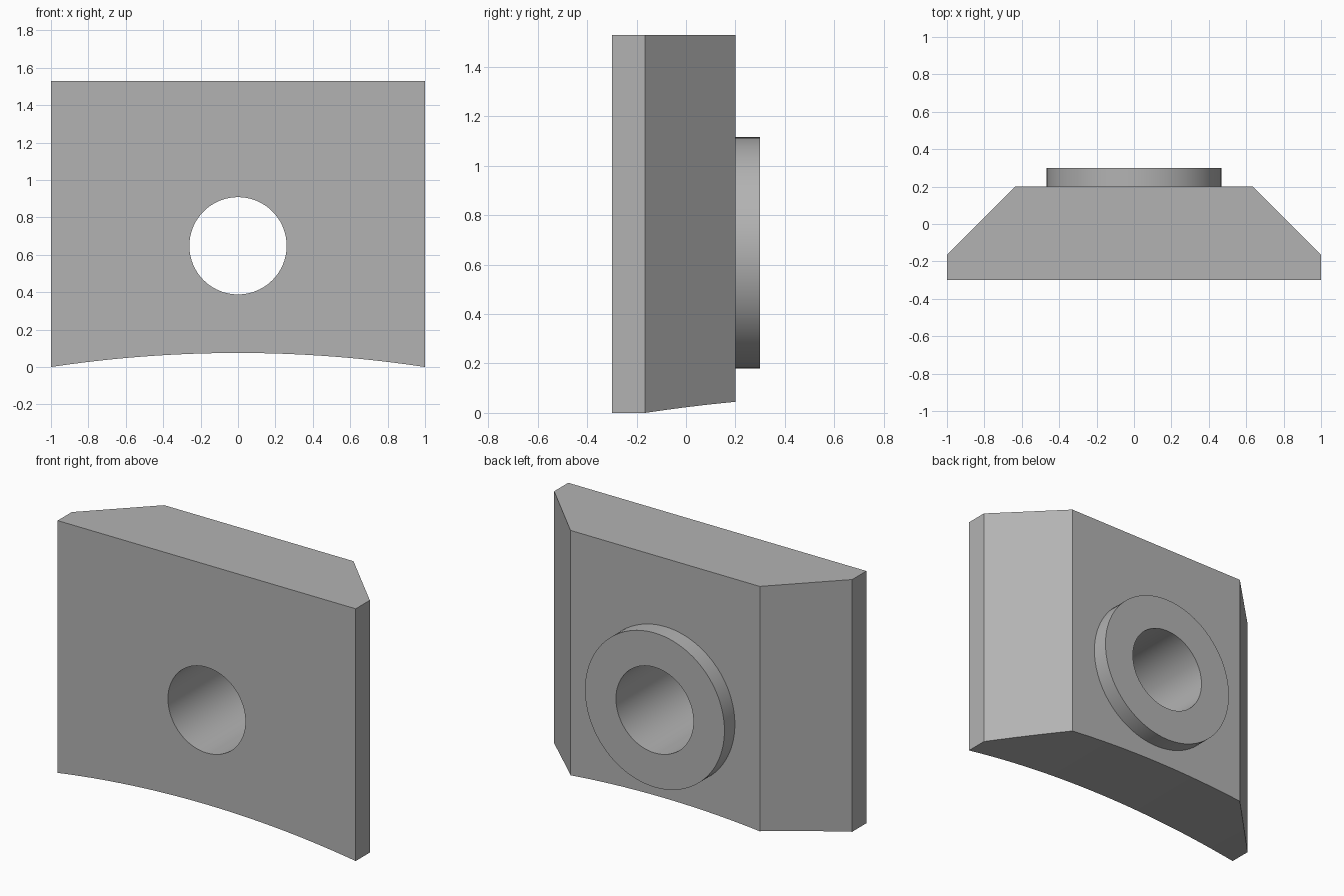
import bpy
import bmesh
import math

if "Cube" in bpy.data.objects:
    bpy.data.objects.remove(bpy.data.objects["Cube"], do_unlink=True)

HOLE_Z = 0.648
ARC_RISE = 0.075
ARC_RADIUS = (1 + ARC_RISE ** 2) / (2 * ARC_RISE)
TOP, FRONT, BACK = 1.53, -0.3, 0.2

grey = bpy.data.materials.new("plain grey")
grey.use_nodes = True
colour = (0.45, 0.45, 0.45, 1)
grey.diffuse_color = colour
grey.node_tree.nodes["Principled BSDF"].inputs["Base Color"].default_value = colour


def cylinder_y(name, radius, y0, y1, z, sides):
    """Cylinder lying along y."""
    bpy.ops.mesh.primitive_cylinder_add(
        vertices=sides, radius=radius, depth=y1 - y0,
        location=(0, (y0 + y1) / 2, z), rotation=(math.pi / 2, 0, 0))
    obj = bpy.context.object
    obj.name = name
    return obj


def combine(target, tool, operation):
    """Apply a boolean and discard the tool object."""
    mod = target.modifiers.new(operation.lower(), "BOOLEAN")
    mod.operation, mod.object, mod.solver = operation, tool, "EXACT"
    bpy.context.view_layer.objects.active = target
    bpy.ops.object.modifier_apply(modifier=mod.name)
    bpy.data.objects.remove(tool, do_unlink=True)


# Block: chamfered plan extruded upward
half = [(1, FRONT), (1, -0.165), (0.635, BACK)]
plan = half + [(-x, y) for x, y in reversed(half)]
bm = bmesh.new()
base = bm.faces.new([bm.verts.new((x, y, 0)) for x, y in plan])
top = bmesh.ops.extrude_face_region(bm, geom=[base])["geom"]
bmesh.ops.translate(bm, vec=(0, 0, TOP),
                    verts=[v for v in top if isinstance(v, bmesh.types.BMVert)])
bmesh.ops.recalc_face_normals(bm, faces=bm.faces)
mesh = bpy.data.meshes.new("bracket_block")
bm.to_mesh(mesh)
bm.free()
block = bpy.data.objects.new("bracket_block", mesh)
bpy.context.collection.objects.link(block)
mesh.materials.append(grey)

# Shallow arched underside
combine(block, cylinder_y("arch_cutter", ARC_RADIUS, -1, 1,
                          ARC_RISE - ARC_RADIUS, 720), "DIFFERENCE")

# Round boss on the back, then the bore through everything
combine(block, cylinder_y("boss", 0.468, 0, 0.3, HOLE_Z, 96), "UNION")
combine(block, cylinder_y("bore_cutter", 0.26, -1, 1, HOLE_Z, 96), "DIFFERENCE")

# One material on every face, smooth curves with crisp edges
block.data.materials.clear()
block.data.materials.append(grey)
for face in block.data.polygons:
    face.material_index = 0
bpy.ops.object.select_all(action="DESELECT")
block.select_set(True)
bpy.context.view_layer.objects.active = block
bpy.ops.object.shade_smooth_by_angle(angle=math.radians(30))
